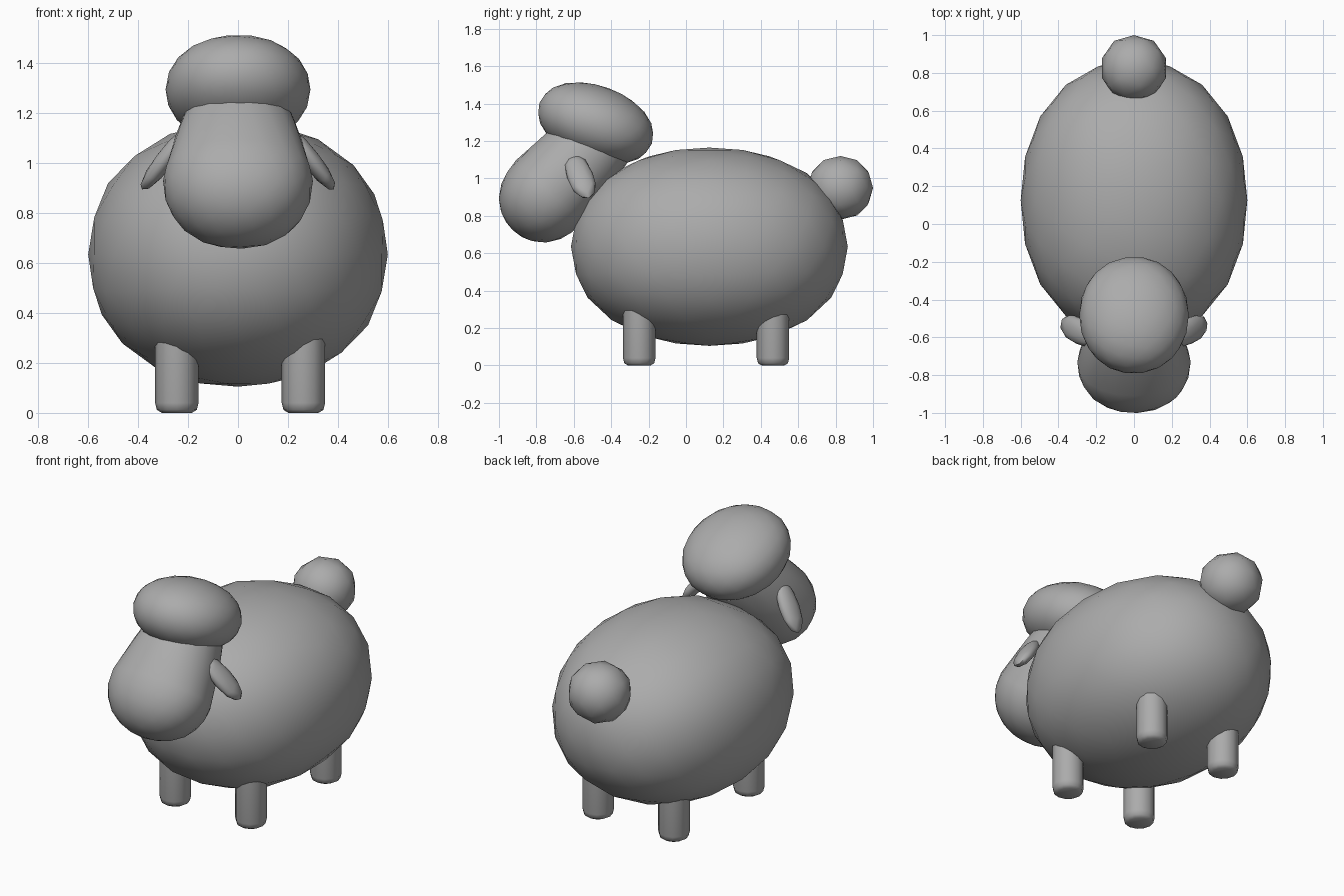
import bpy, bmesh, math
from mathutils import Vector, Matrix

if "Cube" in bpy.data.objects:
    bpy.data.objects.remove(bpy.data.objects["Cube"])

grey = bpy.data.materials.new("mid_grey")
grey.diffuse_color = (0.41, 0.41, 0.41, 1)
grey.use_nodes = True
grey.node_tree.nodes["Principled BSDF"].inputs["Base Color"].default_value = grey.diffuse_color


def finish(name, bm, angle=60):
    mesh = bpy.data.meshes.new(name)
    bmesh.ops.recalc_face_normals(bm, faces=bm.faces)
    bm.to_mesh(mesh)
    bm.free()
    obj = bpy.data.objects.new(name, mesh)
    bpy.context.collection.objects.link(obj)
    mesh.materials.append(grey)
    bpy.ops.object.select_all(action='DESELECT')
    obj.select_set(True)
    bpy.context.view_layer.objects.active = obj
    bpy.ops.object.shade_smooth_by_angle(angle=math.radians(angle))
    return obj


def blob(name, centre, radii, detail, power=2.0, turn=None, shape=None):
    """Low-poly ellipsoid; a power above 2 makes it fuller."""
    bm = bmesh.new()
    bmesh.ops.create_icosphere(bm, subdivisions=detail, radius=1)
    for v in bm.verts:
        co = v.co / sum(abs(c) ** power for c in v.co) ** (1 / power)
        co = Vector(c * r for c, r in zip(co, radii))
        if shape:
            co = shape(co)
        if turn:
            co = turn @ co
        v.co = co + Vector(centre)
    return finish(name, bm)


# Woolly body and tail
blob("body", (0, 0.125, 0.635), (0.60, 0.74, 0.53), 3, 2.15)
blob("tail", (0, 0.825, 0.95), (0.175, 0.175, 0.17), 2, 2.15)


# Head: muzzle ball drawn out into a narrower neck and crown
def stretch(co):
    if co.z > 0.01:
        t = min(1, co.z / 0.29 * 1.8)
        co.x *= 1 - 0.30 * t
        co.y *= 1 - 0.10 * t
        co.z += 0.30 * t
    return co


blob("head", (0, -0.73, 0.93), (0.30, 0.245, 0.285), 3, 2.15,
     Matrix.Rotation(math.radians(-43), 3, 'X'), stretch)

# Wool cap tilted back over the crown
blob("wool_cap", (0, -0.483, 1.295), (0.29, 0.32, 0.20), 3, 2.08,
     Matrix.Rotation(math.radians(-20), 3, 'X'))

# Drooping ears, flat and slightly wider toward the tip
for side, label in ((-1, "left"), (1, "right")):
    axis = Vector((side * 0.15, 0.075, -0.195)).normalized()
    across = Vector((0, 1, 0))
    across = (across - axis * across.dot(axis)).normalized()
    turn = Matrix((axis.cross(across), across, axis)).transposed()
    blob(label + "_ear", (side * 0.292, -0.567, 1.015), (0.037, 0.07, 0.158), 2, 2.2,
         turn, lambda co: Vector((co.x, co.y * (1 + 0.4 * co.z), co.z)))

# Short legs with rounded feet, running up into the body
for end, y in (("front", -0.25), ("back", 0.465)):
    for label, x in (("left", -0.245), ("right", 0.262)):
        bm = bmesh.new()
        rings = []
        for r, z in ((0.06, 0), (0.08, 0.012), (0.087, 0.04), (0.087, 0.42)):
            rings.append([bm.verts.new((x + r * math.cos(a * math.tau / 12),
                                        y + r * math.sin(a * math.tau / 12), z))
                          for a in range(12)])
        for low, high in zip(rings, rings[1:]):
            for i in range(12):
                j = (i + 1) % 12
                bm.faces.new((low[i], low[j], high[j], high[i]))
        bm.faces.new(rings[0][::-1])
        bm.faces.new(rings[-1])
        finish(f"{end}_{label}_leg", bm)
